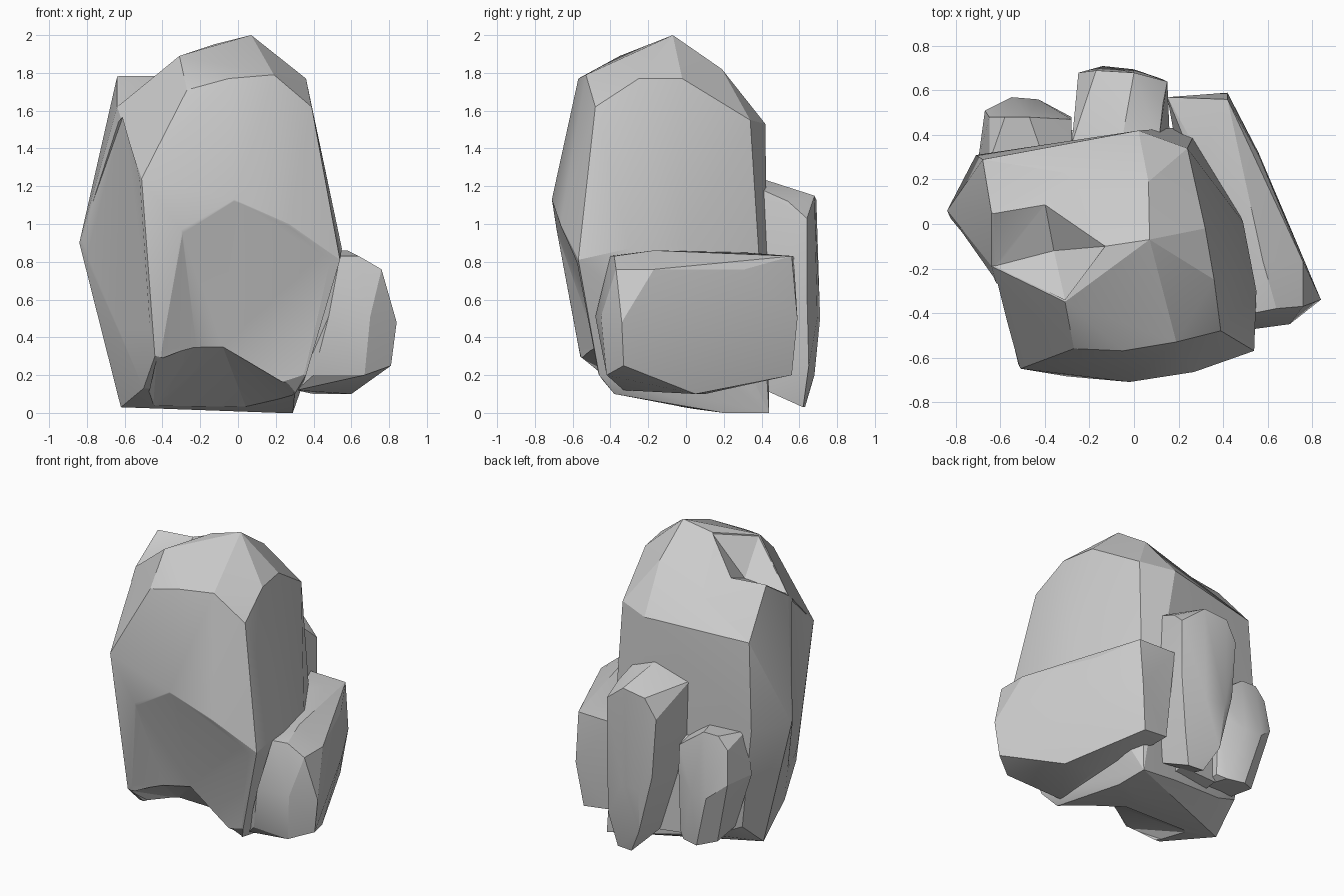
import bpy, bmesh, math


def hull(name, *layers):
    """Convex skin around a few layers of corner points."""
    bm = bmesh.new()
    for layer in layers:
        for p in layer:
            bm.verts.new(p)
    bmesh.ops.convex_hull(bm, input=bm.verts)
    loose = [v for v in bm.verts if not v.link_faces]
    bmesh.ops.delete(bm, geom=loose, context='VERTS')
    bmesh.ops.recalc_face_normals(bm, faces=bm.faces)
    mesh = bpy.data.meshes.new(name)
    bm.to_mesh(mesh)
    bm.free()
    ob = bpy.data.objects.new(name, mesh)
    bpy.context.collection.objects.link(ob)
    return ob


def finish(ob, cutters=()):
    """Chisel hollows out of the stone, then shade it with sharp edges."""
    bpy.ops.object.select_all(action='DESELECT')
    bpy.context.view_layer.objects.active = ob
    ob.select_set(True)
    for c in cutters:
        m = ob.modifiers.new("hollow", 'BOOLEAN')
        m.operation = 'DIFFERENCE'
        m.solver = 'EXACT'
        m.object = c
        bpy.ops.object.modifier_apply(modifier=m.name)
    bpy.ops.object.shade_smooth_by_angle(angle=math.radians(20))


# Main boulder: foot, belly, shoulder and crown
boulder = hull(
    "main_boulder",
    [(-0.62, 0.05, 0.03), (-0.60, 0.25, 0.2), (-0.42, 0.31, 0.12), (0.0, 0.05, 0.02),
     (0.22, 0.2, 0.0), (0.0, 0.40, 0.05), (0.29, 0.44, 0.0), (0.29, 0.2, 0.0),
     (-0.5, -0.35, 0.13), (-0.1, -0.2, 0.06), (-0.44, -0.56, 0.30), (0.36, -0.46, 0.2),
     (0.30, -0.38, 0.1)],
    [(-0.84, 0.06, 0.9), (-0.71, 0.31, 0.9), (0.02, 0.40, 0.8), (0.33, 0.25, 0.9),
     (0.49, 0.01, 0.9), (0.55, -0.3, 0.87), (0.54, -0.57, 0.81), (0.27, -0.665, 1.0),
     (-0.02, -0.71, 1.13), (-0.30, -0.685, 0.97), (-0.51, -0.65, 1.24)],
    [(-0.64, -0.19, 1.62), (-0.56, -0.28, 1.57), (-0.68, 0.29, 1.49), (0.02, 0.42, 1.53),
     (0.24, 0.34, 1.55), (0.39, -0.48, 1.62), (0.36, -0.25, 1.77), (0.32, -0.02, 1.77)],
    [(0.19, -0.53, 1.79), (-0.05, -0.57, 1.77), (-0.27, -0.56, 1.71), (0.065, 0.19, 1.82),
     (-0.31, -0.35, 1.89), (-0.13, -0.10, 1.95), (0.07, -0.07, 2.0)])

# Raised chip on the left of the crown
chip = hull(
    "crown_chip",
    [(-0.64, 0.05, 1.78), (-0.40, 0.09, 1.78), (-0.36, -0.14, 1.69), (-0.64, -0.19, 1.62),
     (-0.68, 0.29, 1.49), (0.02, 0.42, 1.53), (-0.84, 0.06, 0.9), (-0.13, -0.1, 1.94)])

# Cutters: front wall, hollow under it, crease down the left side, dip by the chip
wall_cut = hull(
    "wall_cutter",
    [(-0.30, -0.69, 0.97), (-0.02, -0.712, 1.13), (0.27, -0.67, 1.0), (0.50, -0.58, 0.8),
     (-0.42, -0.57, 0.32), (-0.22, -0.47, 0.35), (-0.08, -0.40, 0.35), (0.33, -0.45, 0.15)],
    [(-0.4, -0.47, -0.05), (-0.1, -0.35, -0.05), (0.3, -0.42, -0.05),
     (-0.42, -1, -0.05), (0.33, -1, -0.05), (-0.3, -1, 0.97), (-0.02, -1, 1.13), (0.5, -1, 0.8)])
under_cut = hull(
    "under_cutter",
    [(-0.43, -0.56, 0.29), (-0.23, -0.48, 0.35), (-0.08, -0.40, 0.35), (0.31, -0.43, 0.13),
     (-0.48, -0.25, 0.08), (-0.45, 0.0, 0.02), (0.05, 0.0, 0.01), (0.25, -0.2, 0.03)],
    [(-0.45, -0.6, -0.3), (0.3, -0.6, -0.3), (-0.45, 0.0, -0.3), (0.1, 0.0, -0.3)])
side_cut = hull(
    "side_cutter",
    [(-0.605, -0.24, 1.58), (-0.63, -0.20, 0.35), (-0.845, 0.05, 0.9),
     (-0.515, -0.66, 1.22), (-0.455, -0.57, 0.36)],
    [(-1.1, -0.2, 0.9), (-0.8, -0.9, 1.2), (-0.8, -0.8, 0.4)])
rim = [(-0.40, 0.09, 1.785), (-0.13, -0.10, 1.94), (-0.31, -0.34, 1.88),
       (-0.63, -0.19, 1.63), (-0.63, 0.05, 1.785)]
dip_cut = hull("dip_cutter", rim, [(x, y, 2.2) for x, y, z in rim], [(-0.36, -0.12, 1.69)])

finish(boulder, (wall_cut, under_cut, side_cut, dip_cut))
finish(chip, (side_cut, dip_cut))
for c in (wall_cut, under_cut, side_cut, dip_cut):
    bpy.data.objects.remove(c)

# Long low stone leaning along the right side
finish(hull(
    "right_stone",
    [(0.31, -0.33, 0.12), (0.60, 0.05, 0.10), (0.40, 0.1, 0.10), (0.67, -0.42, 0.2),
     (0.40, -0.40, 0.2), (0.81, -0.33, 0.25), (0.38, 0.56, 0.2), (0.20, 0.55, 0.22)],
    [(0.84, -0.34, 0.48), (0.70, -0.45, 0.51), (0.48, -0.48, 0.51), (0.42, 0.59, 0.5),
     (0.56, 0.32, 0.45)],
    [(0.76, -0.37, 0.76), (0.76, -0.17, 0.76), (0.56, 0.31, 0.76), (0.42, 0.57, 0.68),
     (0.54, -0.40, 0.83), (0.64, -0.38, 0.83), (0.58, -0.17, 0.86), (0.30, 0.3, 0.85),
     (0.15, 0.57, 0.83), (0.42, 0.56, 0.83)]))

# Tall slab standing at the back, tapering to its foot
finish(hull(
    "back_tall_stone",
    [(-0.03, 0.63, 0.03), (0.08, 0.62, 0.03), (0.12, 0.42, 0.12), (-0.12, 0.42, 0.14),
     (-0.12, 0.68, 0.2), (0.13, 0.65, 0.25)],
    [(-0.22, 0.68, 0.6), (-0.14, 0.71, 0.5), (0.0, 0.695, 0.5), (0.15, 0.64, 0.65),
     (-0.26, 0.36, 0.6), (0.16, 0.4, 0.6)],
    [(-0.25, 0.68, 1.0), (-0.17, 0.69, 1.13), (0.0, 0.68, 1.15), (0.15, 0.64, 1.03),
     (0.13, 0.54, 1.12), (0.11, 0.36, 1.2), (-0.28, 0.36, 1.15), (-0.05, 0.40, 1.24)]))

# Short stone at the back left, and the low web joining it to the slab
finish(hull(
    "back_left_stone",
    [(-0.56, 0.46, 0.17), (-0.45, 0.53, 0.14), (-0.33, 0.50, 0.14), (-0.56, 0.27, 0.2),
     (-0.28, 0.27, 0.16), (-0.28, 0.46, 0.17)],
    [(-0.67, 0.51, 0.6), (-0.55, 0.57, 0.5), (-0.43, 0.56, 0.5), (-0.28, 0.48, 0.6),
     (-0.70, 0.29, 0.6)],
    [(-0.65, 0.48, 0.82), (-0.58, 0.48, 0.9), (-0.47, 0.48, 0.9), (-0.39, 0.41, 0.85),
     (-0.28, 0.47, 0.76), (-0.28, 0.30, 0.8), (-0.65, 0.28, 0.88), (-0.40, 0.28, 0.88)]))
finish(hull(
    "back_web",
    [(-0.30, 0.42, 0.76), (0.0, 0.46, 0.68), (-0.30, 0.30, 0.82), (0.0, 0.30, 0.82)],
    [(-0.30, 0.42, 0.14), (0.0, 0.46, 0.12), (-0.30, 0.25, 0.12), (0.0, 0.25, 0.1)]))
